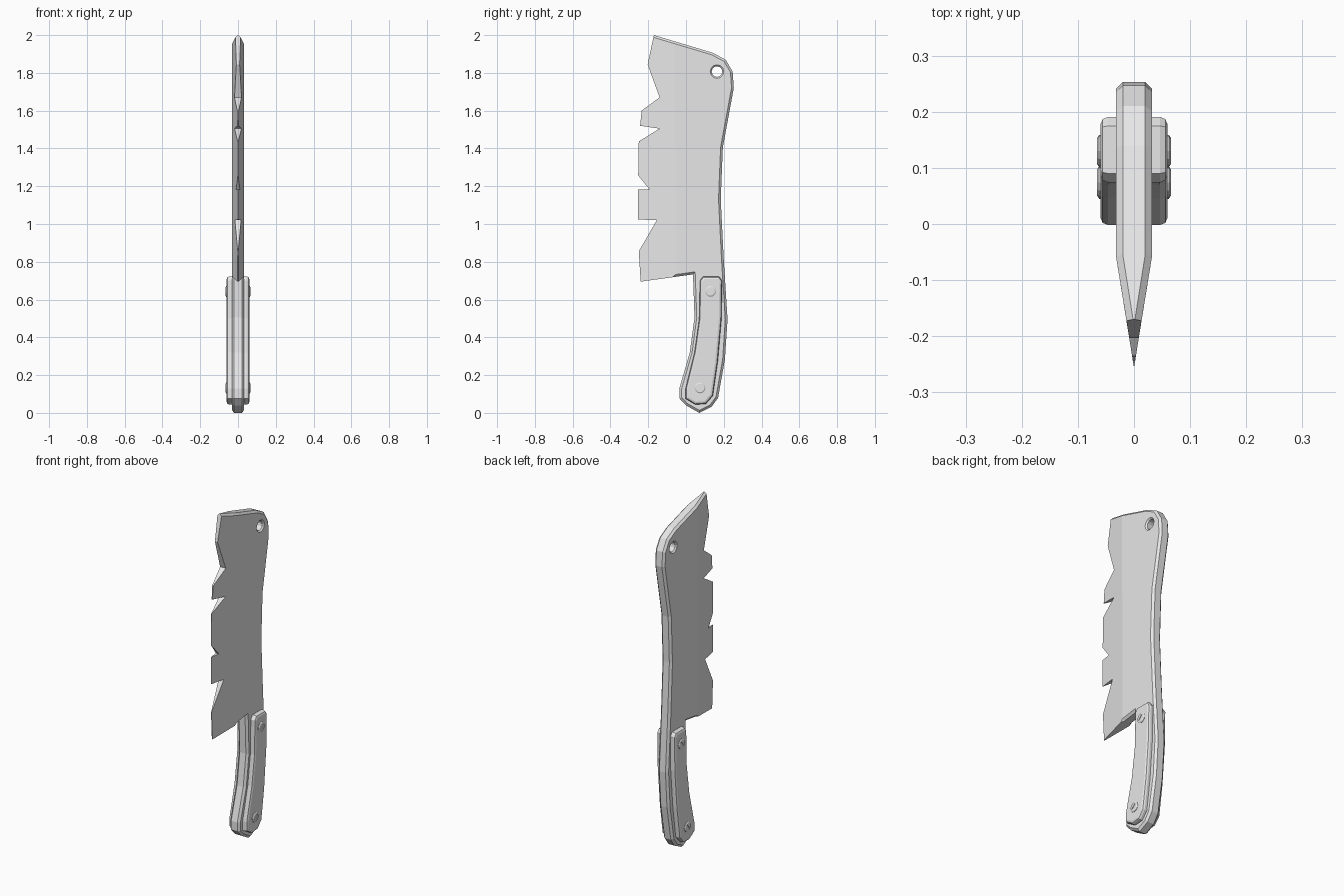
import bpy, bmesh, math
from mathutils import Matrix

if "Cube" in bpy.data.objects:
    bpy.data.objects.remove(bpy.data.objects["Cube"], do_unlink=True)

steel = bpy.data.materials.new("light_grey")
steel.use_nodes = True
GREY = (0.8, 0.8, 0.8, 1)
steel.diffuse_color = GREY
steel.node_tree.nodes["Principled BSDF"].inputs["Base Color"].default_value = GREY

HALF = 0.032       # half thickness of the blade
GRIND = -0.055     # y where the blade starts to thin out
EDGE = -0.257      # y where the thickness reaches zero


def make(name, bm):
    bmesh.ops.recalc_face_normals(bm, faces=bm.faces)
    mesh = bpy.data.meshes.new(name)
    bm.to_mesh(mesh)
    bm.free()
    mesh.materials.append(steel)
    obj = bpy.data.objects.new(name, mesh)
    bpy.context.collection.objects.link(obj)
    return obj


def prism(outline, x0, x1):
    """Extrude a (y, z) outline from x0 to x1."""
    bm = bmesh.new()
    face = bm.faces.new([bm.verts.new((x0, y, z)) for y, z in outline])
    new = bmesh.ops.extrude_face_region(bm, geom=[face])["geom"]
    bmesh.ops.translate(bm, vec=(x1 - x0, 0, 0),
                        verts=[g for g in new if isinstance(g, bmesh.types.BMVert)])
    return bm


def cut(obj, cutter):
    """Subtract a cutter, then remove it."""
    cutter.hide_render = True
    mod = obj.modifiers.new("cut", "BOOLEAN")
    mod.object, mod.operation, mod.solver = cutter, "DIFFERENCE", "EXACT"
    bpy.context.view_layer.objects.active = obj
    bpy.ops.object.modifier_apply(modifier=mod.name)
    bpy.data.objects.remove(cutter, do_unlink=True)


def mirror(obj):
    obj.modifiers.new("mirror", "MIRROR").use_axis[0] = True


def lathe(name, rings, y, z, sides):
    """Closed solid around the x axis from (x, radius) rings."""
    bm = bmesh.new()
    loops = []
    for x, r in rings:
        angles = [2 * math.pi * i / sides for i in range(sides)]
        loops.append([bm.verts.new((x, y + r * math.cos(a), z + r * math.sin(a)))
                      for a in angles])
    for a, b in zip(loops, loops[1:]):
        for i in range(sides):
            j = (i + 1) % sides
            bm.faces.new((a[i], a[j], b[j], b[i]))
    bm.faces.new(loops[0])
    bm.faces.new(loops[-1])
    return make(name, bm)


# Blade and tang: one outline, spine and grip first, then the chipped edge
spine = [(-.17, 2), (.14, 1.907), (.21, 1.87), (.247, 1.807), (.253, 1.72),
         (.195, 1.405), (.184, 1.13), (.2, .81), (.22, .495), (.206, .283)]
grip = [(.17, .08), (.135, .032), (.07, 0), (0, .04), (-.035, .077),
        (-.035, .13), (.02, .32), (.045, .505), (.037, .733)]
chipped = [(-.24, .695), (-.25, .855), (-.155, 1.02), (-.253, 1.024),
           (-.253, 1.183), (-.193, 1.183), (-.253, 1.257), (-.25, 1.437),
           (-.14, 1.505), (-.243, 1.52), (-.235, 1.6), (-.14, 1.67), (-.203, 1.845)]
bm = prism(spine + grip + chipped, -HALF, HALF)
bmesh.ops.bisect_plane(bm, geom=bm.verts[:] + bm.edges[:] + bm.faces[:],
                       plane_co=(0, GRIND, 0), plane_no=(0, 1, 0))
for v in bm.verts:
    if v.co.y < GRIND:
        v.co.x *= (v.co.y - EDGE) / (GRIND - EDGE)

# Chamfer the spine, top and grip, leaving the cutting edge sharp
rim = []
for e in bm.edges:
    a, b = (v.co for v in e.verts)
    mid = (a + b) / 2
    along_rim = a.x * b.x > 0 and abs(a.y - b.y) + abs(a.z - b.z) < 1
    if along_rim and (mid.y > GRIND + .001 or mid.z > 1.94):
        rim.append(e)
bmesh.ops.bevel(bm, geom=rim, offset=.012, segments=1, affect="EDGES", clamp_overlap=True)
blade = make("blade", bm)

# Hanging hole with countersunk rims
cut(blade, lathe("hole_cutter", [(-.06, .064), (-.024, .028), (.024, .028), (.06, .064)],
                 .164, 1.807, 12))

# Handle scales on both sides
scale_outline = [(.09, .722), (.175, .722), (.191, .7), (.188, .5), (.168, .27),
                 (.142, .09), (.105, .048), (.05, .044), (-.002, .075), (-.002, .13),
                 (.045, .32), (.07, .5), (.074, .7)]
bm = prism(scale_outline, .02, .06)
bmesh.ops.bevel(bm, geom=[e for e in bm.edges if all(v.co.x > .05 for v in e.verts)],
                offset=.014, segments=2, profile=.5, affect="EDGES", clamp_overlap=True)
mirror(make("handle_scale", bm))

# Slotted rivets
for name, y, z in (("upper_rivet", .13, .643), ("lower_rivet", .074, .132)):
    rivet = lathe(name, [(.05, .029), (.062, .029), (.066, .023)], y, z, 12)
    bm = bmesh.new()
    bmesh.ops.create_cube(bm, size=1, matrix=Matrix.Translation((.071, y, z))
                          @ Matrix.Rotation(math.radians(45), 4, "X")
                          @ Matrix.Diagonal((.016, .036, .007, 1)))
    cut(rivet, make("slot_cutter", bm))
    mirror(rivet)
